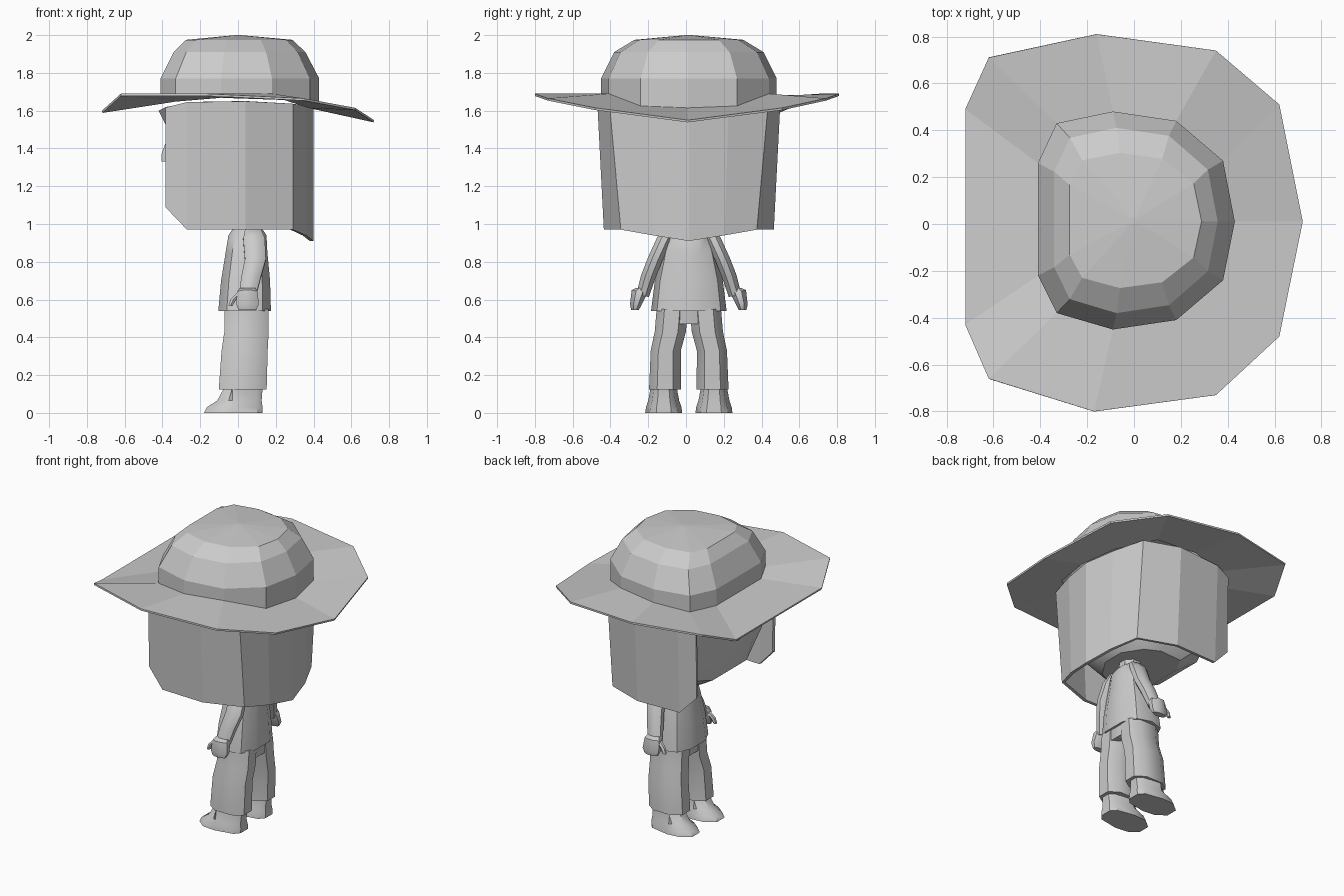
import bpy, bmesh, math
from mathutils import Vector

if "Cube" in bpy.data.objects:
    bpy.data.objects.remove(bpy.data.objects["Cube"])

CY = 0.015  # body symmetry plane

grey = bpy.data.materials.new("plain_grey")
grey.diffuse_color = (0.6, 0.6, 0.6, 1)
grey.use_nodes = True
grey.node_tree.nodes["Principled BSDF"].inputs["Base Color"].default_value = grey.diffuse_color


def finish(name, bm, smooth=None, recalc=True):
    if recalc:
        bmesh.ops.recalc_face_normals(bm, faces=bm.faces)
    me = bpy.data.meshes.new(name)
    bm.to_mesh(me)
    bm.free()
    me.materials.append(grey)
    ob = bpy.data.objects.new(name, me)
    bpy.context.collection.objects.link(ob)
    if smooth:
        bpy.ops.object.select_all(action='DESELECT')
        ob.select_set(True)
        bpy.context.view_layer.objects.active = ob
        bpy.ops.object.shade_smooth_by_angle(angle=math.radians(smooth))
    return ob


def loft(name, rings, closed=True, caps=(True, True), smooth=None, recalc=True):
    bm = bmesh.new()
    vs = [[bm.verts.new(p) for p in r] for r in rings]
    n = len(vs[0])
    for a, b in zip(vs, vs[1:]):
        for i in range(n if closed else n - 1):
            j = (i + 1) % n
            bm.faces.new((a[i], a[j], b[j], b[i]))
    if caps[0]:
        bm.faces.new(vs[0][::-1])
    if caps[1]:
        bm.faces.new(vs[-1])
    return finish(name, bm, smooth, recalc)


def oval(x, y, z, rx, ry, n=8, tilt=0.0, power=1.0):
    """Ring around a vertical axis; power < 1 squares it off."""
    pts = []
    for i in range(n):
        a = 2 * math.pi * (i + 0.5) / n
        c, s = math.cos(a), math.sin(a)
        px = rx * math.copysign(abs(c) ** power, c)
        py = ry * math.copysign(abs(s) ** power, s)
        pts.append((x + px, y + py, z + tilt * py))
    return pts


def thicken(ob, t):
    m = ob.modifiers.new("thickness", 'SOLIDIFY')
    m.thickness = t
    m.offset = -1


# --- Hat ---
outer = [(-.72, -.43, 1.60), (-.62, -.66, 1.69), (-.17, -.80, 1.69), (.35, -.73, 1.665),
         (.62, -.48, 1.615), (.72, .01, 1.55), (.62, .51, 1.615), (.35, .74, 1.665),
         (-.16, .81, 1.69), (-.62, .71, 1.69), (-.72, .49, 1.60)]
inner = [(-.41, -.22, 1.66), (-.33, -.38, 1.66), (-.09, -.45, 1.68), (.18, -.41, 1.69),
         (.38, -.24, 1.625), (.43, .01, 1.615), (.38, .27, 1.625), (.18, .44, 1.69),
         (-.09, .48, 1.68), (-.33, .43, 1.66), (-.41, .26, 1.66)]
brim = loft("hat_brim", [outer, inner], caps=(False, False), recalc=False)
thicken(brim, 0.012)


def crown_ring(sx, sy, z):
    return [(x * sx, CY + (y - CY) * sy, z) for x, y, _ in inner]


crown = loft("hat_crown", [inner, crown_ring(1, 1, 1.77), crown_ring(.83, .85, 1.91),
                           crown_ring(.67, .62, 1.975), crown_ring(.03, .03, 2.0)],
             caps=(False, True))

# --- Hair: open at the face, wrapped around the back ---
half = [(-.385, .43, .42, 1.09), (-.27, .465, .44, .97), (.04, .485, .45, .97),
        (.29, .42, .36, .97), (.36, .21, .19, .94), (.40, 0, 0, .91)]
cols = [(x, -t, -b, z) for x, t, b, z in half] + \
       [(x, t, b, z) for x, t, b, z in half[-2::-1]]
low = [(x, CY + b, z) for x, t, b, z in cols]
high = [(x, CY + t, 1.65 - max(0, x - .2) * .15 - max(0, -x - .25) * .25) for x, t, b, z in cols]
hair = loft("hair", [low, high], closed=False, caps=(False, False), recalc=False)
thicken(hair, 0.02)


# --- Head with a shallow jaw ---
def head_ring(z, front, back, w, drop=0.0):
    plan = [(front, -.5), (front + .06, -.95), (.0, -1), (back - .08, -.8), (back, -.3)]
    plan += [(x, -y) for x, y in plan[::-1]]
    return [(x, CY + y * w, z + drop * abs(y)) for x, y in plan]


loft("head", [head_ring(1.03, -.22, .18, .25), head_ring(1.07, -.34, .26, .36, .08),
              head_ring(1.25, -.37, .32, .41), head_ring(1.62, -.375, .33, .42)], smooth=30)
loft("nose", [oval(-.37, CY, 1.33, .04, .035, 6), oval(-.375, CY, 1.37, .035, .03, 6),
              oval(-.37, CY, 1.43, .015, .015, 6)], smooth=40)
# Fringe above the face
loft("fringe", [[(-.38, CY - .40, 1.52), (-.40, CY - .2, 1.57), (-.40, CY + .2, 1.57), (-.38, CY + .40, 1.52),
                 (-.34, CY + .40, 1.52), (-.34, CY - .40, 1.52)],
                [(-.38, CY - .42, 1.62), (-.42, CY - .2, 1.60), (-.42, CY + .2, 1.60), (-.38, CY + .42, 1.62),
                 (-.32, CY + .42, 1.63), (-.32, CY - .42, 1.63)]])
loft("neck", [oval(.05, CY, .92, .07, .07), oval(.04, CY, 1.08, .07, .07)], smooth=40)

# --- Torso ---
loft("torso", [oval(.035, CY, .54, .145, .20, 10, power=.8), oval(.04, CY, .70, .135, .18, 10, power=.8),
               oval(.045, CY, .85, .115, .145, 10, power=.8), oval(.05, CY, .94, .105, .12, 10, power=.8),
               oval(.05, CY, .99, .07, .08, 10, power=.8)], smooth=40)
# Hips joining the legs
loft("hips", [oval(.045, CY, .47, .115, .13, 10, power=.8),
              oval(.045, CY, .56, .12, .17, 10, power=.8)], smooth=40)

for side, s in (("left", -1), ("right", 1)):
    # Trouser leg
    loft(side + "_leg", [oval(.025, CY + s * .126, .125, .135, .09, power=.8),
                         oval(.035, CY + s * .122, .33, .13, .085, power=.8),
                         oval(.045, CY + s * .098, .43, .125, .088, power=.8),
                         oval(.045, CY + s * .088, .55, .125, .088, power=.8)], smooth=40)

    # Shoe with the toe pointing forward
    def sole(z, toe, heel, w):
        p = [(toe, .4), (toe + .06, .9), (-.03, 1), (heel - .03, .75), (heel, .4)]
        p = p + [(x, -y) for x, y in p[::-1]]
        return [(x, CY + s * .133 + y * w, z) for x, y in p]

    loft(side + "_shoe", [sole(0, -.18, .13, .098), sole(.03, -.165, .13, .094),
                          sole(.065, -.11, .125, .082), sole(.13, -.075, .13, .07)], smooth=35)

    # Sleeve
    loft(side + "_arm", [oval(.05, CY + s * .245, .62, .05, .036, tilt=.2 * s),
                         oval(.07, CY + s * .215, .72, .056, .04, tilt=.3 * s),
                         oval(.092, CY + s * .18, .81, .06, .04, tilt=.3 * s),
                         oval(.085, CY + s * .13, .92, .062, .04, tilt=.3 * s),
                         oval(.08, CY + s * .095, .975, .045, .03)], smooth=45)
    # Hand and thumb
    loft(side + "_hand", [oval(.05, CY + s * .285, .545, .05, .022),
                          oval(.05, CY + s * .28, .575, .065, .034),
                          oval(.05, CY + s * .262, .64, .058, .044, tilt=.25 * s),
                          oval(.05, CY + s * .25, .66, .045, .034)], smooth=40)
    loft(side + "_thumb", [oval(-.04, CY + s * .272, .565, .012, .012, 6),
                           oval(-.025, CY + s * .268, .60, .018, .016, 6),
                           oval(.01, CY + s * .262, .635, .02, .018, 6)], smooth=50)
